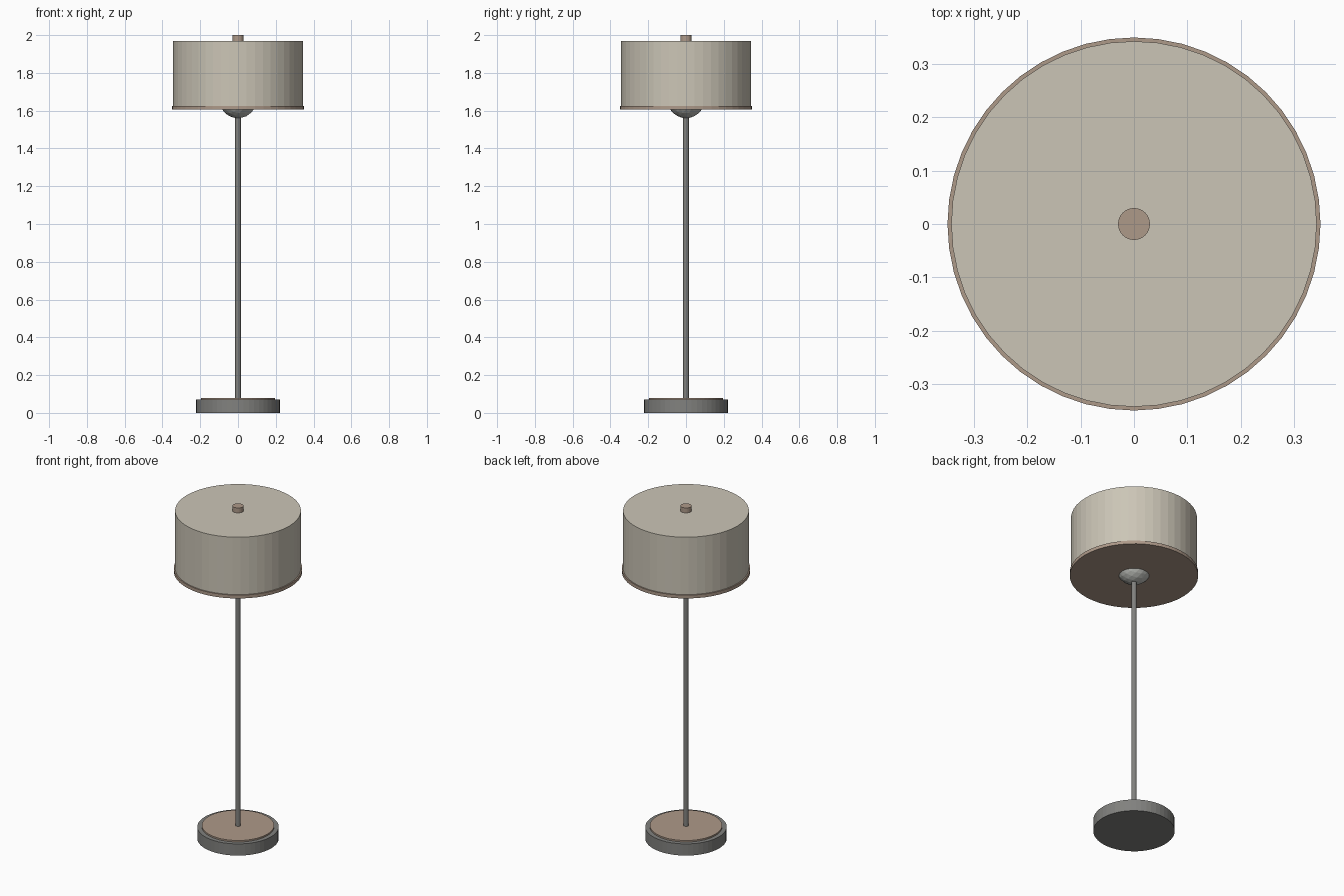
import bpy

if "Cube" in bpy.data.objects:
    bpy.data.objects.remove(bpy.data.objects["Cube"])


def material(name, color):
    m = bpy.data.materials.new(name)
    m.diffuse_color = (*color, 1.0)
    m.use_nodes = True
    m.node_tree.nodes["Principled BSDF"].inputs["Base Color"].default_value = m.diffuse_color
    return m


METAL = material("dark_metal", (0.22, 0.22, 0.21))
BRONZE = material("bronze", (0.42, 0.32, 0.25))
FABRIC = material("fabric", (0.60, 0.56, 0.47))
GLASS = material("bulb_glass", (0.50, 0.51, 0.48))


def disc(name, radius, z0, z1, mat, sides=48):
    """Upright flat-sided cylinder between two heights."""
    bpy.ops.mesh.primitive_cylinder_add(
        vertices=sides, radius=radius, depth=z1 - z0,
        location=(0, 0, (z0 + z1) / 2))
    ob = bpy.context.object
    ob.name = name
    ob.data.materials.append(mat)
    return ob


# Base and its inset top plate
disc("base", 0.222, 0.0, 0.07, METAL)
disc("base_plate", 0.197, 0.065, 0.079, BRONZE)

# Pole, running up to the bulb
disc("pole", 0.015, 0.07, 1.62, METAL, 24)

# Faceted bulb peeking out under the shade
bpy.ops.mesh.primitive_ico_sphere_add(
    subdivisions=3, radius=0.1, location=(0, 0, 1.66))
bulb = bpy.context.object
bulb.name = "bulb"
bulb.data.materials.append(GLASS)

# Drum shade, bottom trim and top finial
disc("shade", 0.343, 1.61, 1.97, FABRIC)
disc("shade_trim", 0.35, 1.605, 1.625, BRONZE)
disc("finial", 0.03, 1.96, 2.0, BRONZE, 24)
